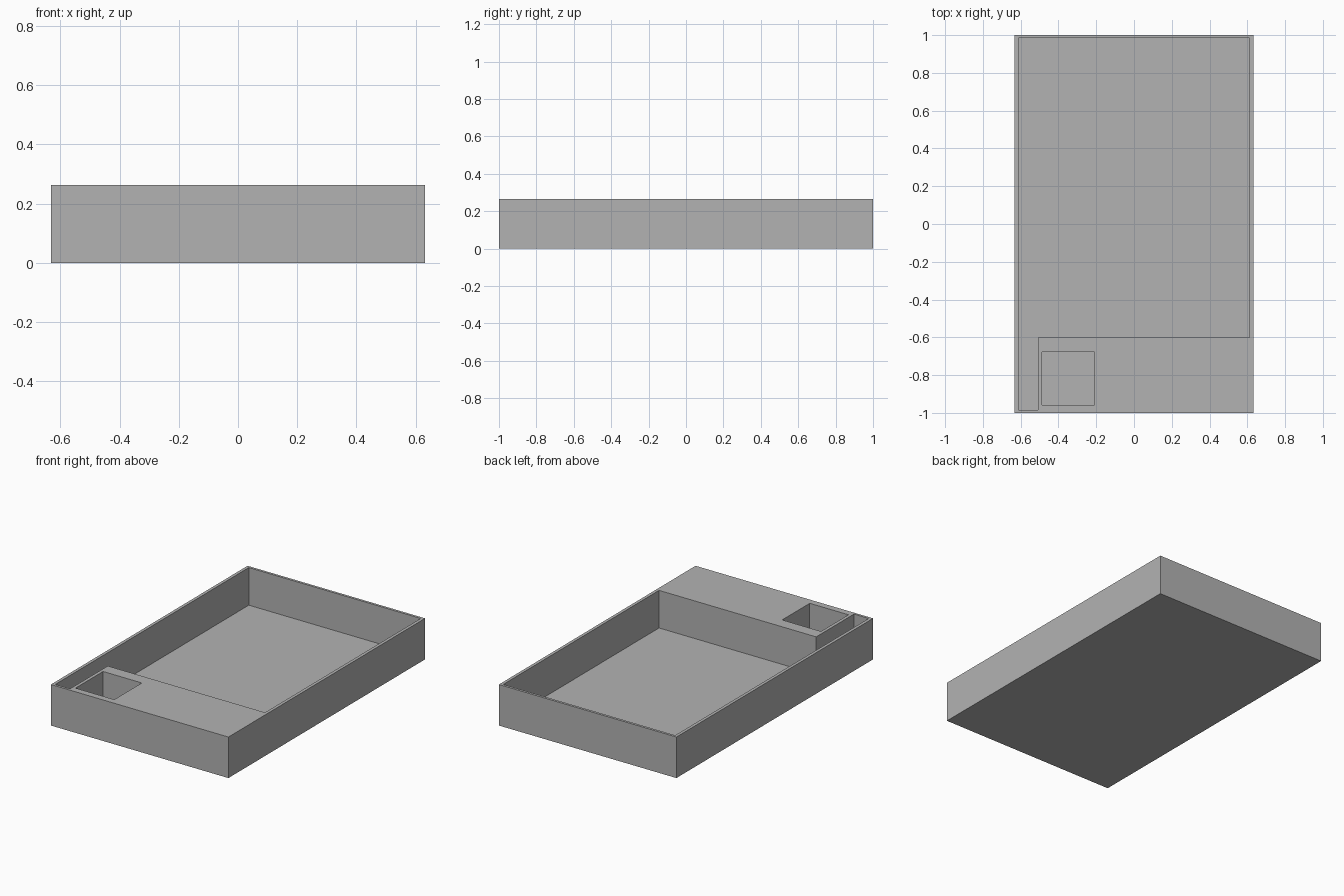
import bpy
import bmesh

cube = bpy.data.objects.get("Cube")
if cube:
    bpy.data.objects.remove(cube, do_unlink=True)

# Overall size, half extents and thicknesses
HX, HY, HEIGHT = 0.632, 1.0, 0.264
WALL_X, WALL_Y, FLOOR = 0.02, 0.016, 0.022
IX, IY = HX - WALL_X, HY - WALL_Y

grey = bpy.data.materials.new("plain_grey")
grey.use_nodes = True
colour = (0.45, 0.45, 0.45, 1)
grey.diffuse_color = colour
grey.node_tree.nodes["Principled BSDF"].inputs["Base Color"].default_value = colour


def prism(name, outline, bottom, top):
    """Extrude a flat plan outline between two heights."""
    bm = bmesh.new()
    face = bm.faces.new([bm.verts.new((x, y, bottom)) for x, y in outline])
    extruded = bmesh.ops.extrude_face_region(bm, geom=[face])["geom"]
    verts = [v for v in extruded if isinstance(v, bmesh.types.BMVert)]
    bmesh.ops.translate(bm, verts=verts, vec=(0, 0, top - bottom))
    bmesh.ops.recalc_face_normals(bm, faces=bm.faces)
    mesh = bpy.data.meshes.new(name)
    bm.to_mesh(mesh)
    bm.free()
    mesh.materials.append(grey)
    obj = bpy.data.objects.new(name, mesh)
    bpy.context.collection.objects.link(obj)
    return obj


def rectangle(x0, x1, y0, y1):
    return [(x0, y0), (x1, y0), (x1, y1), (x0, y1)]


def carve(target, name, outline):
    """Cut a recess from the top down to the floor."""
    cutter = prism(name, outline, FLOOR, HEIGHT + 0.1)
    cutter.hide_render = True
    mod = target.modifiers.new(name, "BOOLEAN")
    mod.operation = "DIFFERENCE"
    mod.solver = "EXACT"
    mod.object = cutter
    bpy.context.view_layer.objects.active = target
    bpy.ops.object.modifier_apply(modifier=mod.name)
    bpy.data.objects.remove(cutter, do_unlink=True)


# Solid tray body
tray = prism("tray_body", rectangle(-HX, HX, -HY, HY), 0, HEIGHT)

# Main compartment with a narrow channel running to the front
LEDGE_Y, CHANNEL_X = -0.6, -0.507
carve(tray, "main_recess", [(-IX, -IY), (CHANNEL_X, -IY), (CHANNEL_X, LEDGE_Y),
                            (IX, LEDGE_Y), (IX, IY), (-IX, IY)])

# Square pocket in the front ledge
carve(tray, "square_pocket", rectangle(-0.486, -0.21, -0.958, -0.678))
